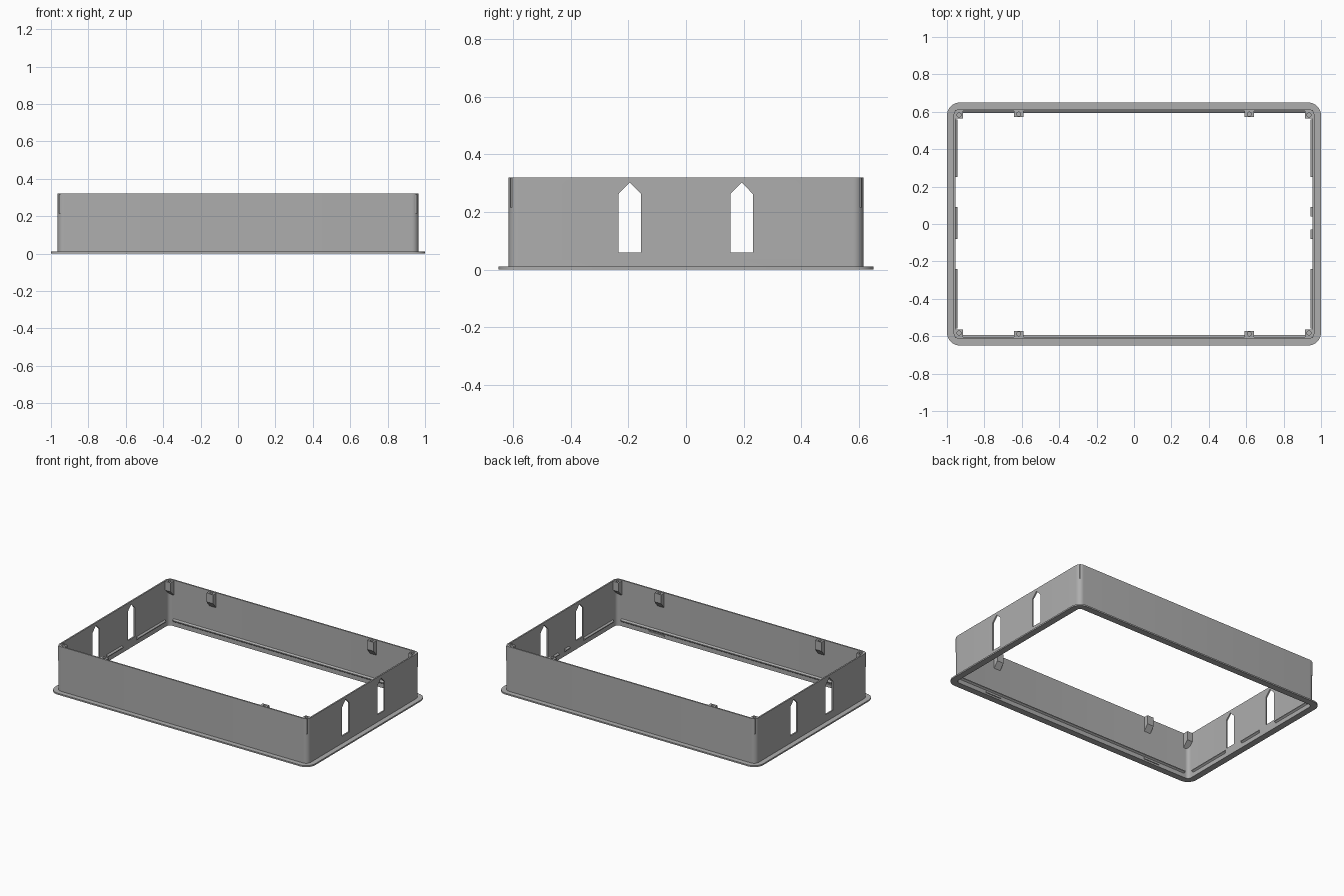
import bpy
import bmesh
from math import cos, sin, pi
from mathutils import Matrix, Vector

if "Cube" in bpy.data.objects:
    bpy.data.objects.remove(bpy.data.objects["Cube"])

grey = bpy.data.materials.new("mid grey")
grey.use_nodes = True
COLOUR = (0.42, 0.42, 0.42, 1)
grey.diffuse_color = COLOUR
grey.node_tree.nodes["Principled BSDF"].inputs["Base Color"].default_value = COLOUR

HX, HY, TOP = 0.955, 0.605, 0.32   # inner wall half sizes and height
BACK = 0.004                       # how far fittings sink into the wall


def finish(bm, name):
    bmesh.ops.recalc_face_normals(bm, faces=bm.faces)
    mesh = bpy.data.meshes.new(name)
    bm.to_mesh(mesh)
    bm.free()
    mesh.materials.append(grey)
    obj = bpy.data.objects.new(name, mesh)
    bpy.context.collection.objects.link(obj)
    return obj


def prism(name, points, push):
    """Extrude a flat polygon along the push vector."""
    bm = bmesh.new()
    face = bm.faces.new([bm.verts.new(p) for p in points])
    out = bmesh.ops.extrude_face_region(bm, geom=[face])
    verts = [g for g in out["geom"] if isinstance(g, bmesh.types.BMVert)]
    bmesh.ops.translate(bm, verts=verts, vec=Vector(push))
    return finish(bm, name)


def cut(obj, cutter):
    mod = obj.modifiers.new("cut", "BOOLEAN")
    mod.operation, mod.solver, mod.object = "DIFFERENCE", "EXACT", cutter
    cutter.hide_render = True
    cutter.hide_set(True)


def apply_cuts(obj, cutters):
    for cutter in cutters:
        cut(obj, cutter)
    bpy.context.view_layer.update()
    done = obj.evaluated_get(bpy.context.evaluated_depsgraph_get())
    mesh = bpy.data.meshes.new_from_object(done)
    obj.modifiers.clear()
    obj.data = mesh
    for cutter in cutters:
        bpy.data.objects.remove(cutter)


def smooth(obj):
    bpy.ops.object.select_all(action="DESELECT")
    obj.select_set(True)
    bpy.context.view_layer.objects.active = obj
    bpy.ops.object.shade_smooth_by_angle(angle=0.5)


def rounded_loop(bm, hx, hy, r, z, steps=8):
    verts = []
    for i, (sx, sy) in enumerate([(1, 1), (-1, 1), (-1, -1), (1, -1)]):
        for k in range(steps + 1):
            a = (i + k / steps) * pi / 2
            verts.append(bm.verts.new((sx * (hx - r) + r * cos(a),
                                       sy * (hy - r) + r * sin(a), z)))
    return verts


# Wall and flange: one closed section carried round a rounded rectangle
bm = bmesh.new()
section = [(0.045, 0.07, 0), (0.045, 0.07, 0.01), (0.01, 0.035, 0.01),
           (0.01, 0.035, TOP), (0, 0.025, TOP), (0, 0.025, 0)]
loops = [rounded_loop(bm, HX + d, HY + d, r, z) for d, r, z in section]
for a, b in zip(loops, loops[1:] + loops[:1]):
    for i in range(len(a)):
        j = (i + 1) % len(a)
        bm.faces.new((a[i], a[j], b[j], b[i]))
frame = finish(bm, "frame")

# Pointed windows through both end walls
windows = []
for y in (-0.195, 0.193):
    outline = [(-0.039, 0.06), (0.039, 0.06), (0.039, 0.262), (0, 0.302), (-0.039, 0.262)]
    windows.append(prism("window_cutter", [(-1.2, y + u, z) for u, z in outline], (2.4, 0, 0)))
apply_cuts(frame, windows)
smooth(frame)


def on_wall(side, along, depth, z):
    """Point at a depth inwards from the inner face of a wall."""
    axis, s = side
    return (s * (HX - depth), along, z) if axis == "x" else (along, s * (HY - depth), z)


def rail(name, side, start, end, profile):
    push = Vector(on_wall(side, end, 0, 0)) - Vector(on_wall(side, start, 0, 0))
    return prism(name, [on_wall(side, start, d, z) for d, z in profile], push)


# Snap ridges along the foot of the inner walls
RIDGE = [(-BACK, 0.03), (0, 0.03), (0.011, 0.038), (0.011, 0.044), (0, 0.052), (-BACK, 0.052)]
for s, word in ((-1, "front"), (1, "back")):
    rail(word + "_ridge", ("y", s), -0.92, 0.92, RIDGE)
ends = {-1: [(-0.56, -0.24), (-0.08, 0.09), (0.25, 0.56)],
        1: [(-0.56, -0.24), (-0.08, -0.03), (0.04, 0.09), (0.25, 0.56)]}
for s, spans in ends.items():
    for start, end in spans:
        rail("left_ridge" if s > 0 else "right_ridge", ("x", s), start, end, RIDGE)

# Small tabs beneath the front ridge
TAB = [(-BACK, 0.012), (0.006, 0.012), (0.006, 0.024), (-BACK, 0.024)]
for x in (-0.65, 0.65):
    rail("front_tab", ("y", -1), x - 0.06, x + 0.06, TAB)


# Screw bosses at the rim, each with a sloped foot and a blind hole
def boss(name, side, along, width, depth):
    profile = [(-BACK, TOP - 0.003), (depth, TOP - 0.003), (depth, 0.255),
               (0, 0.215), (-BACK, 0.215)]
    body = rail(name, side, along - width / 2, along + width / 2, profile)
    bm = bmesh.new()
    spot = Vector(on_wall(side, along, depth * 0.55, TOP))
    bmesh.ops.create_cone(bm, cap_ends=True, segments=20, radius1=0.011, radius2=0.011,
                          depth=0.1, matrix=Matrix.Translation(spot))
    apply_cuts(body, [finish(bm, "hole_cutter")])
    smooth(body)


for s, word in ((-1, "front"), (1, "back")):
    for x in (-0.617, 0.617):
        boss(word + "_boss", ("y", s), x, 0.05, 0.032)
    for x in (-0.935, 0.935):
        boss(word + "_corner_boss", ("y", s), x, 0.042, 0.04)
